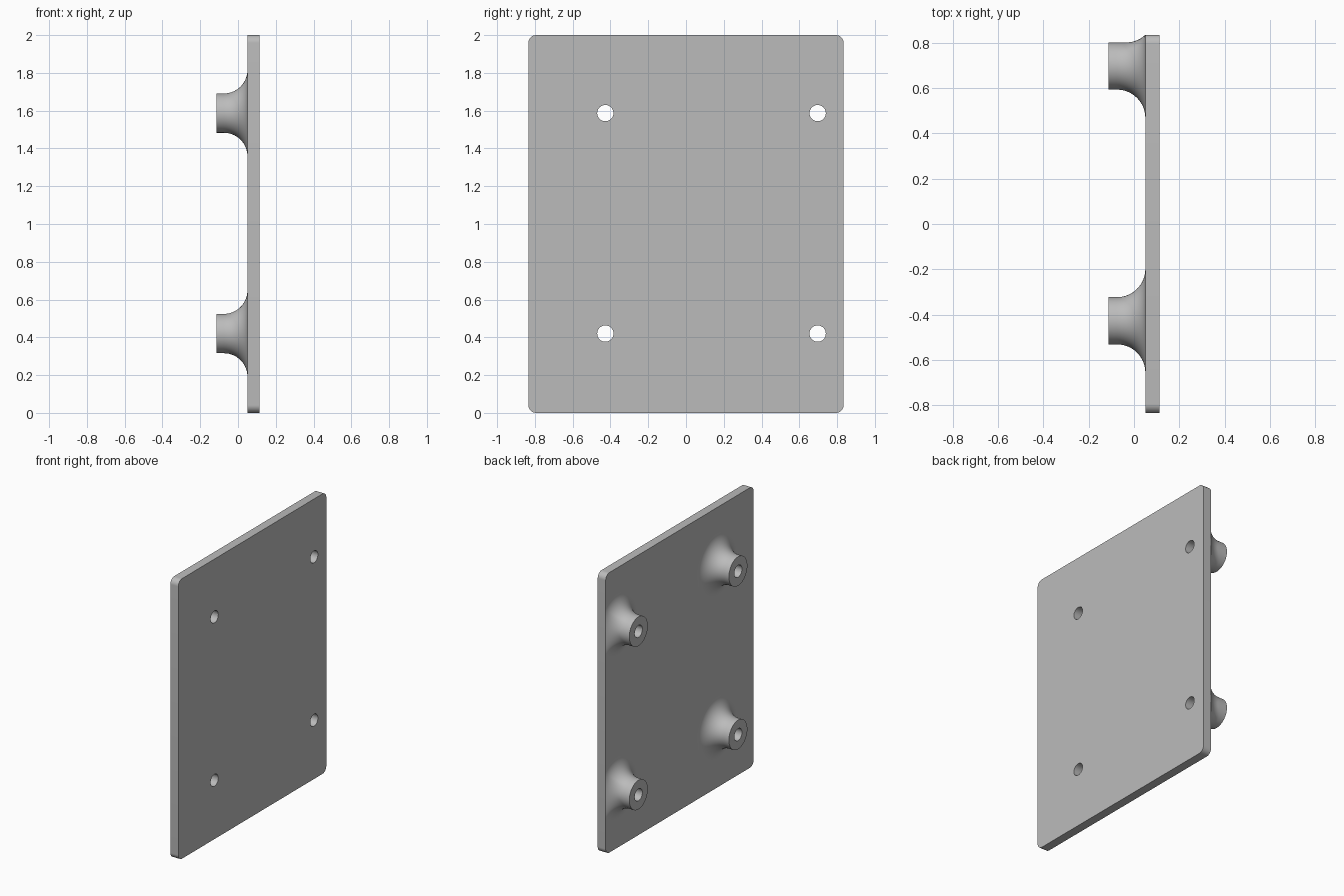
import bpy
import bmesh
from math import cos, sin, pi, sqrt
from mathutils import Vector

if "Cube" in bpy.data.objects:
    bpy.data.objects.remove(bpy.data.objects["Cube"])

# Main dimensions
HALF_Y, HEIGHT = 0.835, 2.0
FACE_X, OUTER_X, TIP_X = 0.05, 0.113, -0.113
BOSS_R, HOLE_R, FILLET_R = 0.104, 0.043, 0.125
CENTRES = {"front_lower": (-0.427, 0.42), "front_upper": (-0.427, 1.587),
           "back_lower": (0.697, 0.42), "back_upper": (0.697, 1.587)}
SEGMENTS, FILLET_STEPS = 96, 14

grey = bpy.data.materials.new("plain grey")
grey.use_nodes = True
colour = (0.5, 0.5, 0.5, 1)
grey.diffuse_color = colour
grey.node_tree.nodes["Principled BSDF"].inputs["Base Color"].default_value = colour


def make_object(name, bm):
    bmesh.ops.recalc_face_normals(bm, faces=bm.faces)
    mesh = bpy.data.meshes.new(name)
    bm.to_mesh(mesh)
    bm.free()
    mesh.materials.append(grey)
    obj = bpy.data.objects.new(name, mesh)
    bpy.context.collection.objects.link(obj)
    return obj


def shade(obj):
    bpy.ops.object.select_all(action='DESELECT')
    obj.select_set(True)
    bpy.context.view_layer.objects.active = obj
    bpy.ops.object.shade_smooth_by_angle(angle=pi / 6)


def drill(plate, y, z):
    """Cut one through hole in the plate."""
    bpy.ops.mesh.primitive_cylinder_add(vertices=SEGMENTS, radius=HOLE_R, depth=0.6,
                                        location=(0, y, z), rotation=(0, pi / 2, 0))
    cutter = bpy.context.object
    cutter.hide_render = True
    mod = plate.modifiers.new("hole", 'BOOLEAN')
    mod.operation, mod.solver, mod.object = 'DIFFERENCE', 'EXACT', cutter
    bpy.context.view_layer.objects.active = plate
    bpy.ops.object.modifier_apply(modifier=mod.name)
    bpy.data.objects.remove(cutter)


def boss_section(y, z, angle):
    """Bore, flat tip and root fillet at one angle; the fillet stops at the plate edge."""
    out = Vector((0, cos(angle), sin(angle)))
    base = Vector((0, y, z))
    ball = base + out * (BOSS_R + FILLET_R)
    overhang = max(0, ball.y - HALF_Y)
    ball.x = FACE_X - sqrt(FILLET_R ** 2 - overhang ** 2)
    start = -out
    end = (Vector((FACE_X, min(ball.y, HALF_Y), ball.z)) - ball).normalized()
    points = [base + out * r + Vector((x, 0, 0))
              for r, x in ((HOLE_R, FACE_X), (HOLE_R, TIP_X), (BOSS_R, TIP_X))]
    sweep = start.angle(end)
    for i in range(FILLET_STEPS + 1):
        t = i / FILLET_STEPS
        ray = (start * sin((1 - t) * sweep) + end * sin(t * sweep)) / sin(sweep)
        points.append(ball + ray * FILLET_R)
    return points


# Plate with rounded corners and four holes
bm = bmesh.new()
bmesh.ops.create_cube(bm, size=1)
for v in bm.verts:
    v.co = ((FACE_X + OUTER_X) / 2 + v.co.x * (OUTER_X - FACE_X),
            v.co.y * 2 * HALF_Y, (v.co.z + 0.5) * HEIGHT)
corners = [e for e in bm.edges if abs(e.verts[0].co.x - e.verts[1].co.x) > 0.01]
bmesh.ops.bevel(bm, geom=corners, offset=0.042, segments=10, profile=0.5, affect='EDGES')
plate = make_object("plate", bm)
for centre in CENTRES.values():
    drill(plate, *centre)
shade(plate)

# Flared mounting bosses
for name, (y, z) in CENTRES.items():
    bm = bmesh.new()
    rings = [[bm.verts.new(p) for p in boss_section(y, z, 2 * pi * i / SEGMENTS)]
             for i in range(SEGMENTS)]
    for i, ring in enumerate(rings):
        before = rings[i - 1]
        for j in range(len(ring) - 1):
            bm.faces.new((before[j], before[j + 1], ring[j + 1], ring[j]))
    # Orient from the flat tip, which faces -x
    boss = make_object(name + "_boss", bm)
    tip = min(boss.data.polygons, key=lambda f: f.center.x)
    if tip.normal.x > 0:
        boss.data.flip_normals()
    shade(boss)
